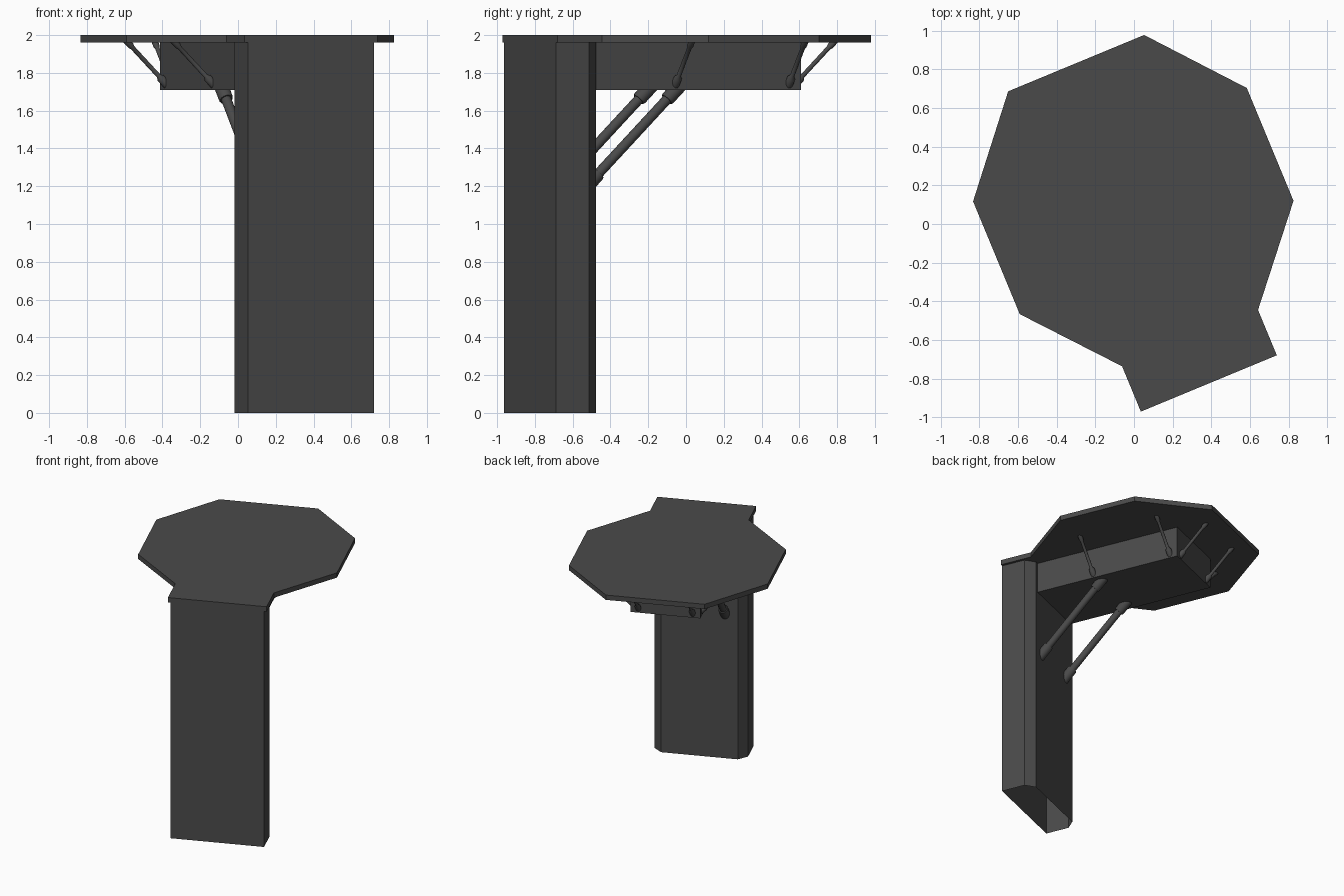
import bpy, bmesh, math
from mathutils import Vector, Matrix

if "Cube" in bpy.data.objects:
    bpy.data.objects.remove(bpy.data.objects["Cube"])

# Everything is drawn in a local frame (u across, v forward), turned 22.5 degrees
ROT = Matrix.Rotation(math.radians(22.5), 4, 'Z')
CU = 0.042  # symmetry line in u

grey = bpy.data.materials.new("dark grey")
grey.diffuse_color = (0.068, 0.068, 0.068, 1)
grey.use_nodes = True
grey.node_tree.nodes["Principled BSDF"].inputs["Base Color"].default_value = grey.diffuse_color


def finish(name, bm):
    me = bpy.data.meshes.new(name)
    bm.transform(ROT @ Matrix.Translation((CU, 0, 0)))
    bm.to_mesh(me)
    bm.free()
    me.materials.append(grey)
    ob = bpy.data.objects.new(name, me)
    bpy.context.collection.objects.link(ob)
    return ob


def prism(name, half, z0, z1, open_bottom=False):
    """Extrude a half outline (u >= 0, front to back), mirrored across the centre."""
    pts = half + [(-u, v) for u, v in reversed(half)]
    bm = bmesh.new()
    low = [bm.verts.new((u, v, z0)) for u, v in pts]
    top = [bm.verts.new((u, v, z1)) for u, v in pts]
    n = len(pts)
    for i in range(n):
        j = (i + 1) % n
        bm.faces.new((low[i], low[j], top[j], top[i]))
    bm.faces.new(top)
    if not open_bottom:
        bm.faces.new(low[::-1])
    return finish(name, bm)


def strut(name, a, b, profile):
    """Turned rod from a to b; profile lists (distance, radius), negative from b."""
    a, b = Vector(a), Vector(b)
    d = b - a
    length = d.length
    q = d.to_track_quat('Z', 'Y')
    bm = bmesh.new()
    n = 16
    rings = []
    for s, r in profile:
        s = length + s if s < 0 else s
        rings.append([bm.verts.new(a + q @ Vector((r * math.cos(t), r * math.sin(t), s)))
                      for t in (2 * math.pi * k / n for k in range(n))])
    for r0, r1 in zip(rings, rings[1:]):
        for k in range(n):
            m = (k + 1) % n
            bm.faces.new((r0[k], r0[m], r1[m], r1[k]))
    bm.faces.new(rings[0][::-1])
    bm.faces.new(rings[-1])
    ob = finish(name, bm)
    bpy.ops.object.select_all(action='DESELECT')
    ob.select_set(True)
    bpy.context.view_layer.objects.active = ob
    bpy.ops.object.shade_smooth_by_angle(angle=math.radians(35))


# Top plate: octagon with a rear neck
prism("top_plate", [(0.381, -0.911), (0.381, -0.657), (0.767, -0.205),
                    (0.767, 0.427), (0.381, 0.884)], 1.96, 2.0)

# Column: hollow below, chamfered on the inner side
prism("column", [(0.361, -0.911), (0.361, -0.722), (0.296, -0.657)], 0, 1.96, True)

# Beam under the plate
prism("beam", [(0.27, -0.66), (0.27, 0.53)], 1.71, 1.96)

# Heavy diagonal braces with collars
big = [(0.0, 0.038), (0.125, 0.038), (0.135, 0.034), (0.135, 0.027),
       (-0.125, 0.027), (-0.125, 0.034), (-0.115, 0.038), (-0.001, 0.038)]
for s in (-1, 1):
    strut("brace", (s * 0.195, -0.695, 1.172), (s * 0.195, -0.12, 1.747), big)

# Thin plate supports: two per side and two at the end
thin = [(0.0, 0.022), (0.06, 0.022), (0.075, 0.012),
        (-0.06, 0.012), (-0.045, 0.017), (-0.001, 0.017)]
for s in (-1, 1):
    for v in (-0.185, 0.465):
        strut("side_support", (s * 0.25, v, 1.73), (s * 0.495, v, 1.975), thin)
    strut("end_support", (s * 0.21, 0.51, 1.73), (s * 0.21, 0.755, 1.975), thin)
